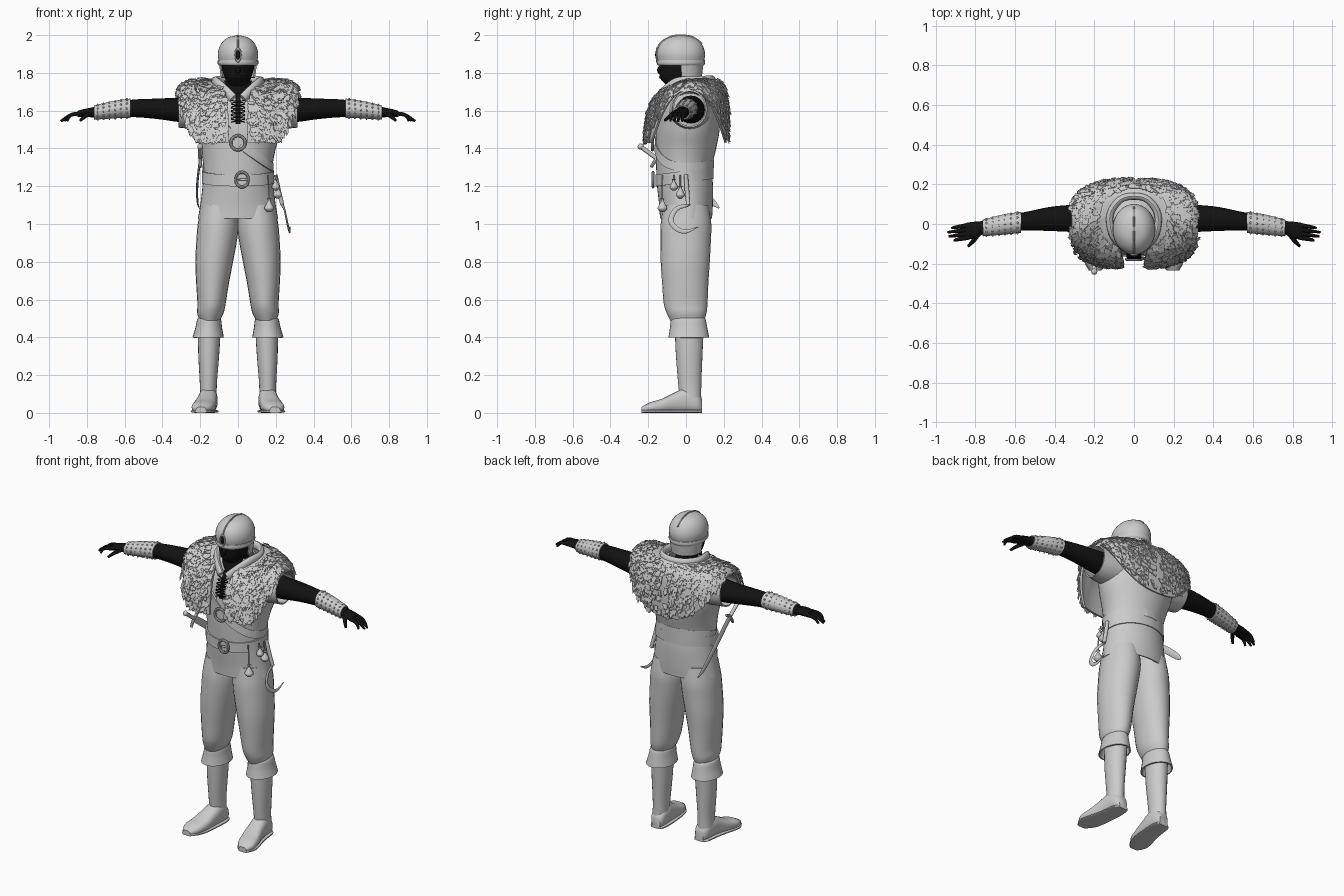
import bpy, bmesh, math, random
from mathutils import Vector, Matrix

random.seed(4)
cube = bpy.data.objects.get("Cube")
if cube:
    bpy.data.objects.remove(cube)


def material(name, value):
    m = bpy.data.materials.new(name)
    m.use_nodes = True
    m.diffuse_color = (value, value, value, 1)
    m.node_tree.nodes["Principled BSDF"].inputs["Base Color"].default_value = (value, value, value, 1)
    return m


GREY, BLACK = material("plain grey", .6), material("black skin", .006)


def finish(name, bm, mat, thick=0, smooth=True):
    bmesh.ops.recalc_face_normals(bm, faces=bm.faces[:])
    if thick:
        bmesh.ops.solidify(bm, geom=bm.faces[:], thickness=thick)
    mesh = bpy.data.meshes.new(name)
    bm.to_mesh(mesh)
    bm.free()
    mesh.materials.append(mat)
    ob = bpy.data.objects.new(name, mesh)
    bpy.context.collection.objects.link(ob)
    if smooth:
        bpy.ops.object.select_all(action='DESELECT')
        ob.select_set(True)
        bpy.context.view_layer.objects.active = ob
        bpy.ops.object.shade_smooth_by_angle(angle=math.radians(40))
    return ob


def spline(rows, n):
    """Catmull-Rom interpolation of rows of any length."""
    rows = [Vector(r) for r in rows]
    out = []
    for i in range(len(rows) - 1):
        a, b, c, d = rows[max(i - 1, 0)], rows[i], rows[i + 1], rows[min(i + 2, len(rows) - 1)]
        for k in range(n):
            t = k / n
            out.append(b + (c - a) * (t / 2) + (a * 2 - b * 5 + c * 4 - d) * (t * t / 2)
                       + (b * 3 - a - c * 3 + d) * (t ** 3 / 2))
    return out + [rows[-1]]


def grid(bm, rings, closed):
    rings = [[bm.verts.new(p) for p in ring] for ring in rings]
    for r, q in zip(rings, rings[1:]):
        m = len(r)
        for j in range(m if closed else m - 1):
            k = (j + 1) % m
            bm.faces.new((r[j], r[k], q[k], q[j]))
    return rings


AXES = {'X': ((0, 1, 0), (0, 0, 1)), 'Y': ((1, 0, 0), (0, 0, 1)), 'Z': ((1, 0, 0), (0, 1, 0))}


def sweep(name, rows, mat=GREY, axis=None, ref=(0, 0, 1), s=1, sides=24, power=1,
          caps=True, steps=4, arc=None, thick=0):
    """Skin of elliptical rings (x, y, z, a, b), in axis planes or across the path."""
    rows = spline([(r[0] * s, *r[1:]) for r in rows], steps)
    rings = []
    for i, r in enumerate(rows):
        c = Vector(r[:3])
        if axis:
            u, v = map(Vector, AXES[axis])
        else:
            t = Vector(rows[min(i + 1, len(rows) - 1)][:3]) - Vector(rows[max(i - 1, 0)][:3])
            u = t.cross(Vector(ref)).normalized()
            v = u.cross(t).normalized()
        lo, hi = arc or (0, 360)
        ring = []
        for k in range(sides + (1 if arc else 0)):
            w = math.radians(lo + (hi - lo) * k / sides)
            cs, sn = math.cos(w), math.sin(w)
            ring.append(c + u * (r[3] * math.copysign(abs(cs) ** power, cs))
                        + v * (r[4] * math.copysign(abs(sn) ** power, sn)))
        rings.append(ring)
    bm = bmesh.new()
    rings = grid(bm, rings, not arc)
    if caps and not arc:
        bm.faces.new(rings[0])
        bm.faces.new(rings[-1])
    return finish(name, bm, mat, thick)


def ball(name, pos, size, mat=GREY, segs=12):
    bm = bmesh.new()
    bmesh.ops.create_uvsphere(bm, u_segments=segs, v_segments=segs // 2 + 1, radius=1,
                              matrix=Matrix.Translation(pos) @ Matrix.Diagonal((*size, 1)))
    return finish(name, bm, mat)


def hoop(name, pos, major, minor, scale=(1, 1, 1)):
    bpy.ops.mesh.primitive_torus_add(location=pos, rotation=(math.pi / 2, 0, 0), major_radius=major,
                                     minor_radius=minor, major_segments=28, minor_segments=8)
    ob = bpy.context.object
    ob.name, ob.scale = name, scale
    ob.data.materials.append(GREY)
    bpy.ops.object.shade_smooth_by_angle()


# Tunic body
TUNIC = [(0, 0, 1.03, .212, .138), (0, 0, 1.1, .2, .142), (0, -.005, 1.2, .188, .148),
         (0, -.01, 1.3, .183, .148), (0, 0, 1.4, .2, .16), (0, .01, 1.5, .232, .168),
         (0, .015, 1.6, .242, .162), (0, .02, 1.67, .215, .138), (0, .02, 1.73, .12, .1),
         (0, .02, 1.75, .09, .08)]
sweep("tunic", TUNIC, axis='Z', sides=40, caps=False, thick=.008)
BODY = spline(TUNIC, 8)


def on_body(deg, z, off=0):
    r = min(BODY, key=lambda q: abs(q[2] - z))
    a = math.radians(deg)
    return Vector(((r[3] + off) * math.sin(a), r[1] - (r[4] + off) * math.cos(a), z))


def strap(name, path, width, off=.006, mat=GREY, thick=.01):
    pts = [on_body(p[0], p[1], off) for p in spline(path, 10)]
    rings = []
    for i, p in enumerate(pts):
        t = pts[min(i + 1, len(pts) - 1)] - pts[max(i - 1, 0)]
        side = t.cross(Vector((p.x, p.y, 0))).normalized() * (width / 2)
        rings.append([p - side, p + side])
    bm = bmesh.new()
    grid(bm, rings, False)
    finish(name, bm, mat, thick)


# Belt, baldric, chest band and lacing
strap("waist_belt", [(a, 1.25 - .02 * math.cos(math.radians(a))) for a in range(0, 361, 30)], .062, .008)
strap("baldric", [(4, 1.42), (25, 1.37), (55, 1.32), (90, 1.3), (140, 1.31), (180, 1.32),
                  (230, 1.31), (280, 1.28)], .045)
strap("baldric_upper", [(-4, 1.45), (-22, 1.53), (-40, 1.62)], .045)
strap("chest_band", [(0, 1.46), (0, 1.56), (0, 1.68)], .075, .004)
strap("lace_opening", [(0, 1.53), (0, 1.6), (0, 1.69)], .024, .016, BLACK, .004)
for i in range(6):
    for d in (-1, 1):
        a, b = on_body(-8 * d, 1.54 + i * .02, .02), on_body(8 * d, 1.555 + i * .02, .02)
        sweep("lace", [(*a, .003, .003), (*b, .003, .003)], BLACK, sides=6, steps=1)
hoop("chest_ring", on_body(0, 1.43, .018), .038, .008)
hoop("belt_buckle", on_body(6, 1.235, .02), .034, .007, (1, 1.15, 1))
ball("buckle_pin", on_body(8, 1.235, .022), (.034, .006, .006))

# Neck, head and nose
sweep("head", [(0, .02, 1.62, .09, .09), (0, .01, 1.7, .075, .075), (0, -.025, 1.745, .062, .09),
               (0, -.035, 1.775, .07, .102), (0, -.035, 1.82, .084, .104), (0, -.03, 1.88, .09, .11)],
      BLACK, 'Z')
ball("nose", (0, -.135, 1.815), (.014, .018, .024), BLACK)
ball("lips", (0, -.13, 1.778), (.025, .012, .01), BLACK)
sweep("throat_opening", [(0, -.095, 1.67, .015, .02), (0, -.075, 1.71, .05, .03), (0, -.05, 1.76, .075, .03)],
      BLACK, 'Z')

# Helmet with rim, crest seam, neck guard and brow ornament
sweep("helmet", [(0, -.027, 1.845, .098, .118), (0, -.027, 1.9, .107, .128), (0, -.027, 1.95, .092, .112),
                 (0, -.025, 1.985, .058, .07), (0, -.025, 1.999, .008, .01)], axis='Z', sides=32)
sweep("helmet_rim", [(0, -.027, 1.838, .1, .12), (0, -.027, 1.85, .108, .128), (0, -.027, 1.868, .107, .127)],
      axis='Z', sides=32)
sweep("helmet_seam", [(0, -.158, 1.9, .006, .004), (0, -.135, 1.957, .006, .004), (0, -.08, 1.99, .006, .004),
                      (0, -.025, 1.998, .006, .004), (0, .035, 1.988, .006, .004), (0, .085, 1.953, .006, .004)],
      ref=(1, 0, 0), sides=8)
sweep("neck_guard", [(0, -.01, 1.775, .082, .086), (0, -.015, 1.86, .094, .1)], axis='Z',
      arc=(-8, 188), thick=.008)
ball("brow_gem", (0, -.156, 1.895), (.012, .007, .026), BLACK)
hoop("brow_frame", (0, -.155, 1.895), .02, .005, (.8, 1.6, 1))

# Collar
half = [(.025, -.135, 1.665), (.07, -.105, 1.71), (.112, -.045, 1.75), (.12, .05, 1.755), (.07, .122, 1.76)]
path = [(-x, y, z) for x, y, z in half] + [(0, .14, 1.76)] + half[::-1]
sweep("collar", [(*p, .018, .026) for p in path], sides=12)


# Fur mantle: a draped half cape covered in ragged tufts
def drape(phi, t):
    c, k = math.cos(phi), math.sin(phi)
    front = c > 0
    c = abs(c)
    n = .85 + (math.pi - .85) * (phi - .1) / (math.pi - .1)
    neck = Vector((.115 * math.sin(n), .02 - .12 * math.cos(n), 1.75 - .015 * math.cos(n)))
    y = .01 - .225 * c ** .5 if front else .01 + .205 * c ** .6
    drop = .28 * (min(1, c * 1.3) ** 1.1 if front else c ** 1.5)
    hem = Vector((.315 * max(k, 0) ** .8, y, 1.71 - drop))
    mid = Vector((hem.x * .92, hem.y * (1 if front else 1.1), 1.77 - .07 * c * front))
    return neck * (1 - t) ** 2 + mid * (2 * t * (1 - t)) + hem * t * t


for s, side in ((1, "left"), (-1, "right")):
    flip = Matrix.Diagonal((s, 1, 1))
    bm = bmesh.new()
    grid(bm, [[flip @ drape(.1 + (math.pi - .1) * i / 36, j / 12) for j in range(13)] for i in range(37)], False)
    finish(side + "_fur_mantle", bm, GREY, .012)
    bm = bmesh.new()
    for i in range(750):
        phi, t = random.uniform(.12, 3.12), random.uniform(.12, 1) ** .7
        p = drape(phi, t)
        down = (p - drape(phi, t - .05)).normalized()
        across = (drape(phi + .01, t) - drape(phi - .01, t)).normalized()
        out = across.cross(down).normalized()
        if out.dot(p - Vector((0, 0, 1.5))) < 0:
            out = -out
        down = (down + across * random.uniform(-.35, .35) + out * random.uniform(.05, .3)).normalized()
        long, wide = random.uniform(.022, .042), random.uniform(.009, .018)
        p = p - down * (long * .7) + out * random.uniform(.006, .016)
        shape = [(-1, 0), (1, 0), (.9, .7), (.5, 1.1), (.1, .75), (-.4, 1), (-.9, .6)]
        bm.faces.new([bm.verts.new(flip @ (p + across * (wide * a) + down * (long * b))) for a, b in shape])
    finish(side + "_fur_tufts", bm, GREY, .003, False)

    # Sleeve opening, arm, bracer with studs
    sweep(side + "_sleeve_cap", [(.18, .02, 1.6, .11, .1), (.26, .02, 1.605, .1, .1), (.315, .02, 1.61, .092, .1)],
          axis='X', s=s, caps=False, thick=.008)
    sweep(side + "_arm", [(.2, .025, 1.605, .075, .075), (.32, .028, 1.605, .068, .064), (.43, .025, 1.61, .06, .054),
                          (.56, .013, 1.612, .045, .046), (.68, 0, 1.6, .042, .038), (.78, -.022, 1.59, .034, .026)],
          BLACK, 'X', s=s)
    sweep(side + "_bracer", [(.57, .008, 1.613, .053, .051), (.66, -.003, 1.605, .051, .046),
                             (.762, -.02, 1.59, .042, .038)], axis='X', s=s, caps=False, thick=.006)
    for i in range(6):
        f = i / 5
        for a in range(0, 360, 30):
            w = math.radians(a)
            pos = (s * (.588 + .155 * f), .006 - .023 * f + (.053 - .01 * f) * math.cos(w),
                   1.612 - .02 * f + (.05 - .011 * f) * math.sin(w))
            ball(side + "_bracer_stud", pos, (.006, .006, .006), segs=6)

    # Hand
    sweep(side + "_palm", [(.76, -.02, 1.59, .03, .024), (.8, -.03, 1.59, .042, .022), (.85, -.037, 1.583, .042, .016)],
          BLACK, 'X', s=s, sides=16)
    for i in range(4):
        y, tip = -.006 - .021 * i, (.918, .938, .932, .905)[i]
        sweep(side + "_finger", [(.835, y, 1.585, .011, .011), (.885, y - .008, 1.577, .01, .01),
                                 (tip, y - .014, 1.545, .006, .006)], BLACK, s=s, sides=10)
    sweep(side + "_thumb", [(.785, -.05, 1.585, .014, .013), (.81, -.085, 1.57, .011, .011),
                            (.835, -.112, 1.548, .007, .007)], BLACK, s=s, sides=10)

    # Trouser leg, boot, cuff, foot and sole
    sweep(side + "_trouser_leg", [(.1, 0, 1.1, .095, .12), (.105, 0, 1, .108, .134), (.112, -.002, .92, .108, .134),
                                  (.126, -.004, .8, .1, .13), (.135, -.004, .68, .086, .122),
                                  (.14, -.002, .58, .075, .116), (.146, .003, .53, .07, .106),
                                  (.15, .006, .49, .055, .09)], axis='Z', s=s)
    sweep(side + "_boot_shaft", [(.158, .025, .06, .046, .056), (.157, .02, .15, .045, .061),
                                 (.155, .017, .3, .055, .07), (.152, .017, .43, .06, .076)], axis='Z', s=s)
    sweep(side + "_boot_cuff", [(.158, .015, .4, .083, .108), (.155, .014, .45, .071, .099),
                                (.153, .012, .495, .063, .092), (.153, .012, .505, .052, .08)],
          axis='Z', s=s, caps=False, thick=.008)
    foot = [(.152, .085, .035, .028, .035), (.155, .06, .052, .044, .052), (.158, 0, .066, .05, .066),
            (.165, -.06, .054, .053, .054), (.178, -.13, .037, .059, .037), (.19, -.19, .028, .055, .028),
            (.196, -.235, .016, .026, .016)]
    sweep(side + "_foot", foot, axis='Y', s=s, power=.8)
    sweep(side + "_sole", [(x, y, .008, a + .005, .008) for x, y, z, a, b in foot], axis='Y', s=s, power=.6)

# Sword at the right hip
X = (1, 0, 0)
sweep("sword_handle", [(-.2, -.24, 1.41, .012, .012), (-.2, -.16, 1.35, .011, .011)], ref=X, sides=10)
ball("sword_pommel", (-.2, -.24, 1.41), (.016, .016, .016))
sweep("sword_guard", [(-.2, -.185, 1.3, .008, .008), (-.2, -.155, 1.345, .01, .01), (-.2, -.115, 1.37, .008, .008)],
      ref=X, sides=8)
sweep("sword_blade", [(-.2, -.16, 1.35, .02, .006), (-.215, .02, 1.22, .022, .006), (-.215, .13, 1.125, .018, .005),
                      (-.205, .175, 1.085, .004, .002)], ref=X, sides=8)

# Sickle and pouches at the left hip
sweep("sickle_handle", [(.2, 0, 1.26, .01, .01), (.215, .005, 1.18, .012, .012), (.235, .012, 1.1, .011, .011)],
      ref=X, sides=10)
sweep("sickle_blade", [(.235, .012, 1.1, .008, .006), (.245, -.05, 1.08, .012, .005), (.258, -.08, 1.02, .014, .005),
                       (.268, -.05, .975, .013, .005), (.275, 0, .96, .01, .004), (.275, .065, .985, .002, .002)],
      ref=X, sides=8)
for x, y, z, r in ((.165, -.125, 1.09, .026), (.2, -.065, 1.2, .022), (.21, -.03, 1.16, .024)):
    sweep("pouch", [(x, y, z - r, r * .4, r * .4), (x, y, z - r * .3, r, r), (x, y, z + r * .6, r * .6, r * .6),
                    (x, y, z + r * 1.3, r * .25, r * .25), (x, y, z + r * 1.7, r * .5, r * .5)], axis='Z', sides=14)
    sweep("pouch_cord", [(x, y, z + r, .004, .004), (x * .97, y, 1.26, .004, .004)], ref=X, sides=6, steps=1)
